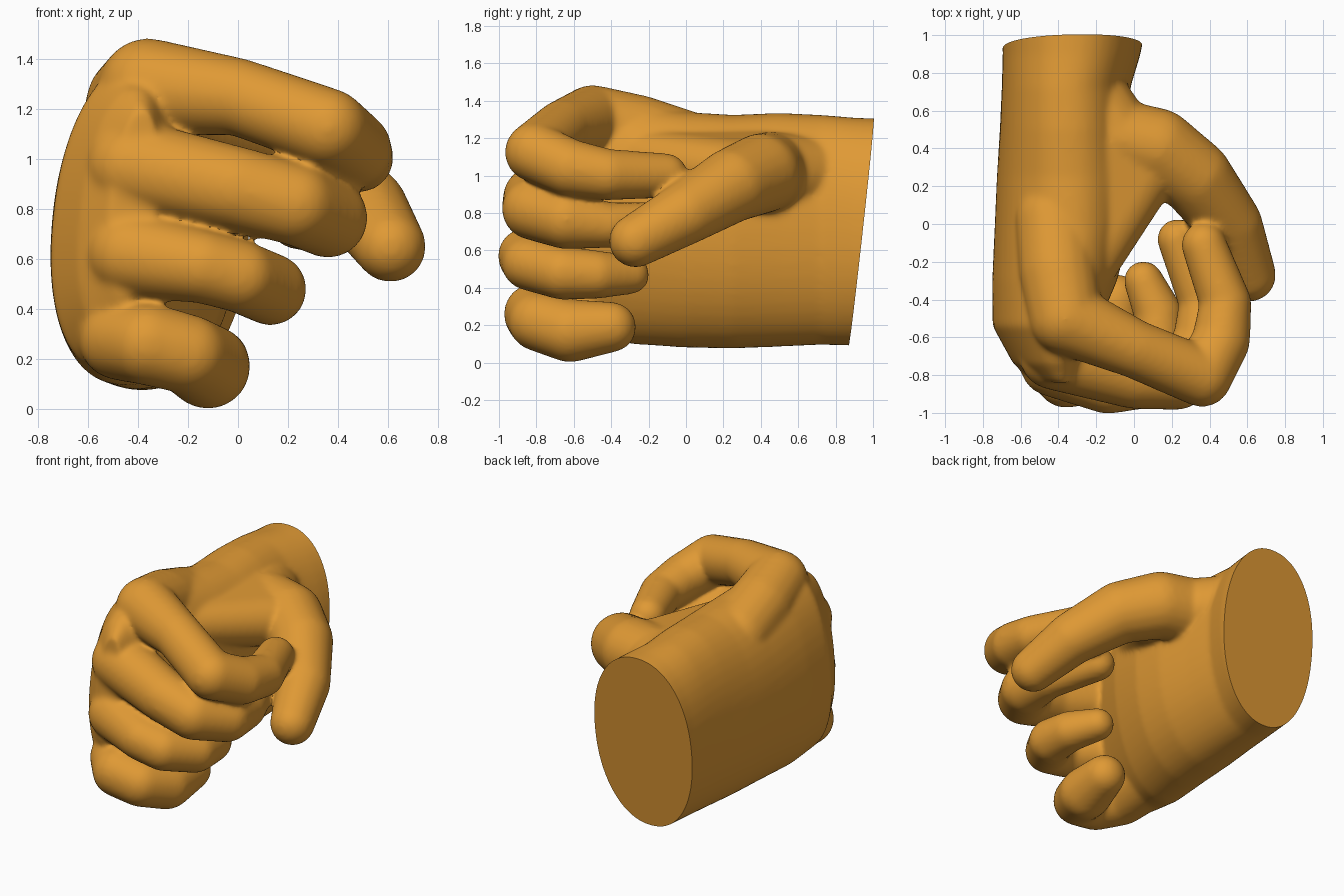
import bpy, bmesh, math
from mathutils import Vector

cube = bpy.data.objects.get("Cube")
if cube:
    bpy.data.objects.remove(cube)

bm = bmesh.new()

# Unit ball used for every joint
tmp = bmesh.new()
bmesh.ops.create_icosphere(tmp, subdivisions=3, radius=1)
BALL = [v.co.copy() for v in tmp.verts]
tmp.free()


def hull(points):
    verts = [bm.verts.new(p) for p in points]
    bmesh.ops.convex_hull(bm, input=verts)


def ball(x, y, z, r):
    return [Vector((x, y, z)) + b * r for b in BALL]


def digit(joints):
    """Chain of tapered capsules through (x, y, z, radius) joints."""
    balls = [ball(*j) for j in joints]
    for a, b in zip(balls, balls[1:]):
        hull(a + b)


def section(y, cx, cz, rx, rz, lean, n=48):
    """Rounded oval across the palm, leaning sideways with height."""
    pts = []
    for i in range(n):
        t = 2 * math.pi * i / n
        c, s = math.cos(t), math.sin(t)
        x = math.copysign(abs(c) ** 0.93, c) * rx
        z = math.copysign(abs(s) ** 0.93, s) * rz
        pts.append(Vector((cx + x + lean * z, y, cz + z)))
    return pts


# Wrist and palm
palm = [section(*s) for s in (
    (1.15, -.31, .70, .39, .60, 0),
    (.90, -.33, .70, .365, .61, 0),
    (.72, -.36, .71, .34, .615, .01),
    (.50, -.36, .71, .35, .625, .02),
    (.25, -.36, .70, .365, .625, .035),
    (0, -.375, .71, .36, .63, .05),
    (-.30, -.42, .74, .325, .64, .08),
    (-.54, -.47, .77, .27, .61, .10),
    (-.74, -.46, .78, .17, .50, .10),
    (-.84, -.42, .82, .09, .38, .10))]
for a, b in zip(palm, palm[1:]):
    hull(a + b)

# Index finger
digit([(-.42, .02, 1.13, .21), (-.40, -.25, 1.22, .21), (-.36, -.50, 1.29, .195),
       (0, -.66, 1.25, .155), (.36, -.81, 1.125, .16), (.46, -.62, 1.04, .155),
       (.485, -.42, 1.005, .138), (.37, -.11, 1.0, .12)])
# Middle finger
digit([(-.46, -.30, .95, .20), (-.42, -.69, .97, .19), (0, -.81, .88, .17),
       (.23, -.82, .82, .165), (.36, -.64, .765, .16), (.36, -.42, .735, .122),
       (.23, -.08, .75, .108)])
# Ring finger
digit([(-.48, -.35, .62, .20), (-.43, -.74, .62, .175), (-.14, -.86, .57, .147),
       (.01, -.84, .53, .145), (.13, -.66, .48, .145), (.13, -.48, .47, .13),
       (.05, -.30, .47, .105)])
# Little finger
digit([(-.48, -.35, .34, .20), (-.47, -.68, .28, .165), (-.36, -.81, .26, .165),
       (-.20, -.79, .22, .16), (-.12, -.62, .17, .17), (-.09, -.40, .19, .135)])
# Thumb with its muscle running to the wrist
digit([(-.30, .78, 1.0, .20), (-.10, .45, 1.02, .215), (.12, .40, 1.01, .215),
       (.32, .25, .95, .20), (.51, 0, .80, .17), (.61, -.27, .65, .143)])
# Web between thumb and index finger
hull(ball(-.24, -.22, 1.10, .15) + ball(.05, .26, 1.02, .17)
     + ball(-.22, .45, 1.05, .2))

bmesh.ops.delete(bm, geom=[v for v in bm.verts if not v.link_faces], context='VERTS')
mesh = bpy.data.meshes.new("hand")
bm.to_mesh(mesh)
bm.free()
hand = bpy.data.objects.new("hand", mesh)
bpy.context.collection.objects.link(hand)
for o in bpy.context.selected_objects:
    o.select_set(False)
bpy.context.view_layer.objects.active = hand
hand.select_set(True)

# Fuse the parts into one skin and soften the joins
remesh = hand.modifiers.new("fuse", 'REMESH')
remesh.mode = 'VOXEL'
remesh.voxel_size = 0.014
soften = hand.modifiers.new("soften", 'SMOOTH')
soften.factor = 0.5
soften.iterations = 20
for name in ("fuse", "soften"):
    bpy.ops.object.modifier_apply(modifier=name)

# Cut the wrist off flat, slightly slanted, and cap it
bm = bmesh.new()
bm.from_mesh(hand.data)
bmesh.ops.bisect_plane(
    bm, geom=bm.verts[:] + bm.edges[:] + bm.faces[:],
    plane_co=(-.33, .937, .7), plane_no=(-.02, 1, -.11), clear_outer=True)
rim = [e for e in bm.edges if e.is_boundary]
bmesh.ops.holes_fill(bm, edges=rim, sides=0)
bmesh.ops.recalc_face_normals(bm, faces=bm.faces[:])
bm.to_mesh(hand.data)
bm.free()

# Skin colour
skin = bpy.data.materials.new("orange_skin")
skin.use_nodes = True
color = (.74, .32, .035, 1)
skin.diffuse_color = color
skin.node_tree.nodes["Principled BSDF"].inputs["Base Color"].default_value = color
hand.data.materials.clear()
hand.data.materials.append(skin)
bpy.ops.object.shade_smooth_by_angle(angle=math.radians(50))
